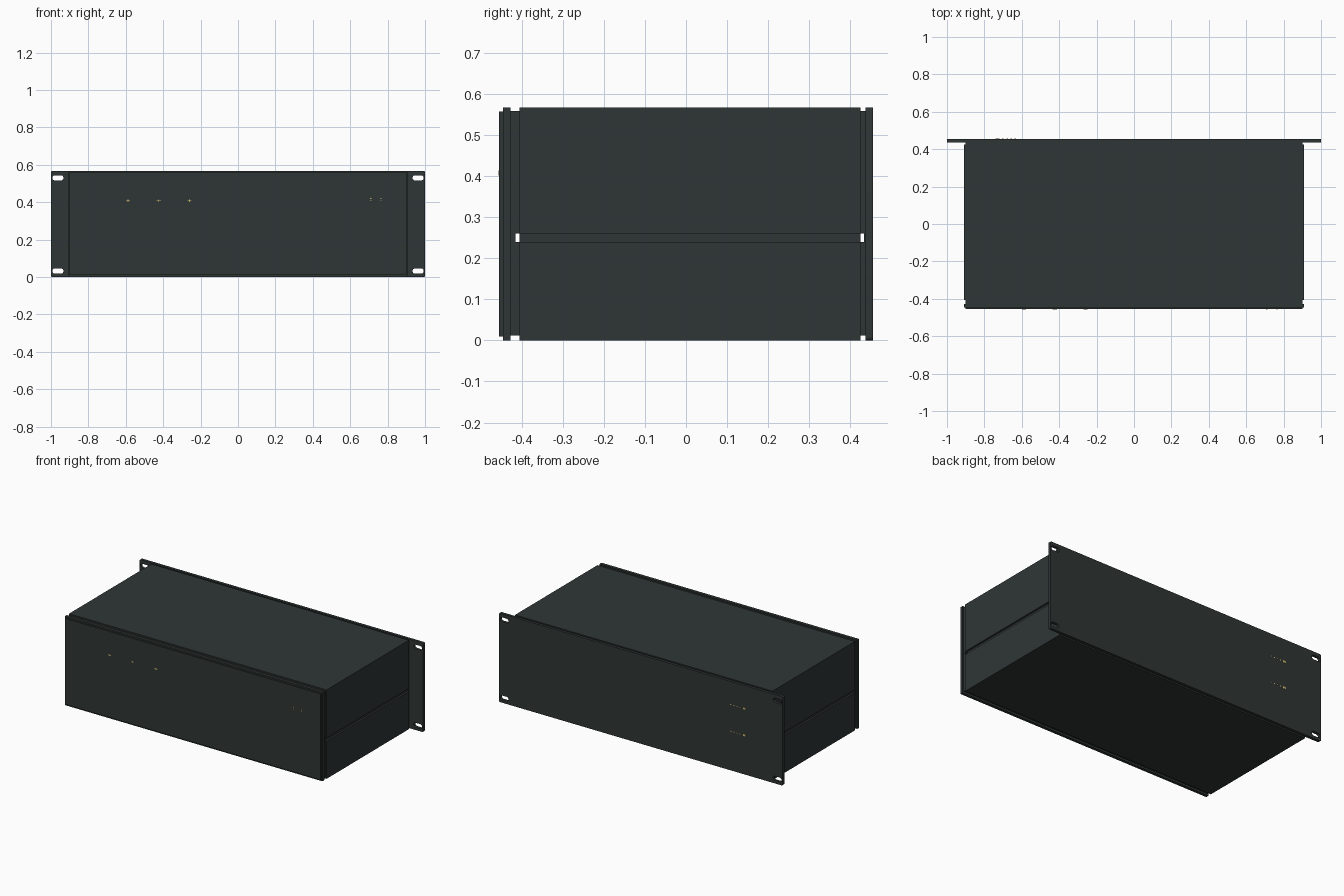
import bpy, bmesh, math
from mathutils import Matrix

if "Cube" in bpy.data.objects:
    bpy.data.objects.remove(bpy.data.objects["Cube"])


def material(name, rgb):
    m = bpy.data.materials.new(name)
    m.diffuse_color = (*rgb, 1)
    m.use_nodes = True
    m.node_tree.nodes["Principled BSDF"].inputs["Base Color"].default_value = m.diffuse_color
    return m


GREY = material("dark grey metal", (0.028, 0.037, 0.036))
GOLD = material("pale gold marking", (0.62, 0.50, 0.16))


def boxes(name, spans, mat=GREY):
    """One object from a list of (x0, x1, y0, y1, z0, z1) blocks."""
    bm = bmesh.new()
    for x0, x1, y0, y1, z0, z1 in spans:
        mtx = Matrix.Translation(((x0 + x1) / 2, (y0 + y1) / 2, (z0 + z1) / 2))
        bmesh.ops.create_cube(bm, size=1, matrix=mtx @ Matrix.Diagonal((x1 - x0, y1 - y0, z1 - z0, 1)))
    me = bpy.data.meshes.new(name)
    bm.to_mesh(me)
    bm.free()
    me.materials.append(mat)
    ob = bpy.data.objects.new(name, me)
    bpy.context.collection.objects.link(ob)
    return ob


def rounded(cx, cz, w, h, r, steps=6):
    """Outline of a rounded rectangle."""
    pts = []
    for i, (sx, sz) in enumerate([(1, 1), (-1, 1), (-1, -1), (1, -1)]):
        for k in range(steps + 1):
            a = math.pi / 2 * (i + k / steps)
            pts.append((cx + sx * (w / 2 - r) + r * math.cos(a), cz + sz * (h / 2 - r) + r * math.sin(a)))
    return pts


H = 0.567

# Folded top and bottom covers, with a slit between them along each side
Y0, Y1, W, T = -0.405, 0.425, 0.908, 0.008
boxes("top_cover", [(-W, W, Y0, Y1, H - T, H),
                    (-W, -W + T, Y0, Y1, 0.26, H - T), (W - T, W, Y0, Y1, 0.26, H - T)])
boxes("bottom_cover", [(-W, W, Y0, Y1, 0, 0.012),
                       (-W, -W + T, Y0, Y1, 0.012, 0.24), (W - T, W, Y0, Y1, 0.012, 0.24)])

# Inner frame: rails, recessed side strips, and inner top and bottom sheets
for s, side in ((-1, "left"), (1, "right")):
    a, b = sorted((s * 0.888, s * 0.9))
    boxes(side + "_inner_rails", [(a, b, -0.427, 0.437, 0.012, 0.24), (a, b, -0.427, 0.437, 0.26, 0.559)])
    a, b = sorted((s * 0.88, s * 0.896))
    boxes(side + "_recessed_strip", [(a, b, Y0, Y1, 0.22, 0.28)])
boxes("inner_sheets", [(-0.888, 0.888, -0.427, 0.437, 0.012, 0.018), (-0.888, 0.888, -0.427, 0.437, 0.553, 0.559)])

# Front assembly: backing sheet, bezel and face plate
boxes("front_backing", [(-0.9, 0.9, -0.427, -0.415, 0.012, 0.559)])
boxes("front_bezel", [(-W, W, -0.446, -0.427, 0, H)])
boxes("front_plate", [(-0.902, 0.902, -0.455, -0.446, 0.01, 0.558)])

# Rear backing sheet and wide rack panel with four mounting slots
boxes("rear_backing", [(-0.9, 0.9, 0.434, 0.44, 0.012, 0.559)])
cu = bpy.data.curves.new("rack_panel", 'CURVE')
cu.dimensions = '2D'
cu.fill_mode = 'BOTH'
cu.extrude = 0.009
outlines = [rounded(0, H / 2, 2, H, 0.008)]
outlines += [rounded(x, z, 0.06, 0.028, 0.0139) for x in (-0.963, 0.963) for z in (0.032, 0.53)]
for pts in outlines:
    sp = cu.splines.new('POLY')
    sp.points.add(len(pts) - 1)
    for p, (x, z) in zip(sp.points, pts):
        p.co = (x, z, 0, 1)
    sp.use_cyclic_u = True
cu.materials.append(GREY)
panel = bpy.data.objects.new("rack_panel", cu)
bpy.context.collection.objects.link(panel)
panel.location = (0, 0.446, 0)
panel.rotation_euler = (math.pi / 2, 0, 0)
bpy.context.view_layer.objects.active = panel
panel.select_set(True)
bpy.ops.object.convert(target='MESH')


# Small gold tick marks on the front and rear faces
def tick(x, z, w, h, y):
    return (x - w / 2, x + w / 2, y - 0.001, y + 0.001, z - h / 2, z + h / 2)


front = []
for x in (-0.588, -0.424, -0.259):
    front += [tick(x, 0.408, 0.022, 0.004, -0.455), tick(x, 0.408, 0.004, 0.012, -0.4552)]
for x in (0.71, 0.765):
    front += [tick(x, z, 0.006, 0.004, -0.455) for z in (0.411, 0.42)]
boxes("front_ticks", front, GOLD)

rear = []
for z in (0.42, 0.25):
    rear += [tick(-0.635 - 0.022 * i, z, 0.008, 0.005, 0.455) for i in range(4)]
    rear.append(tick(-0.73, z, 0.02, 0.012, 0.455))
boxes("rear_ticks", rear, GOLD)
